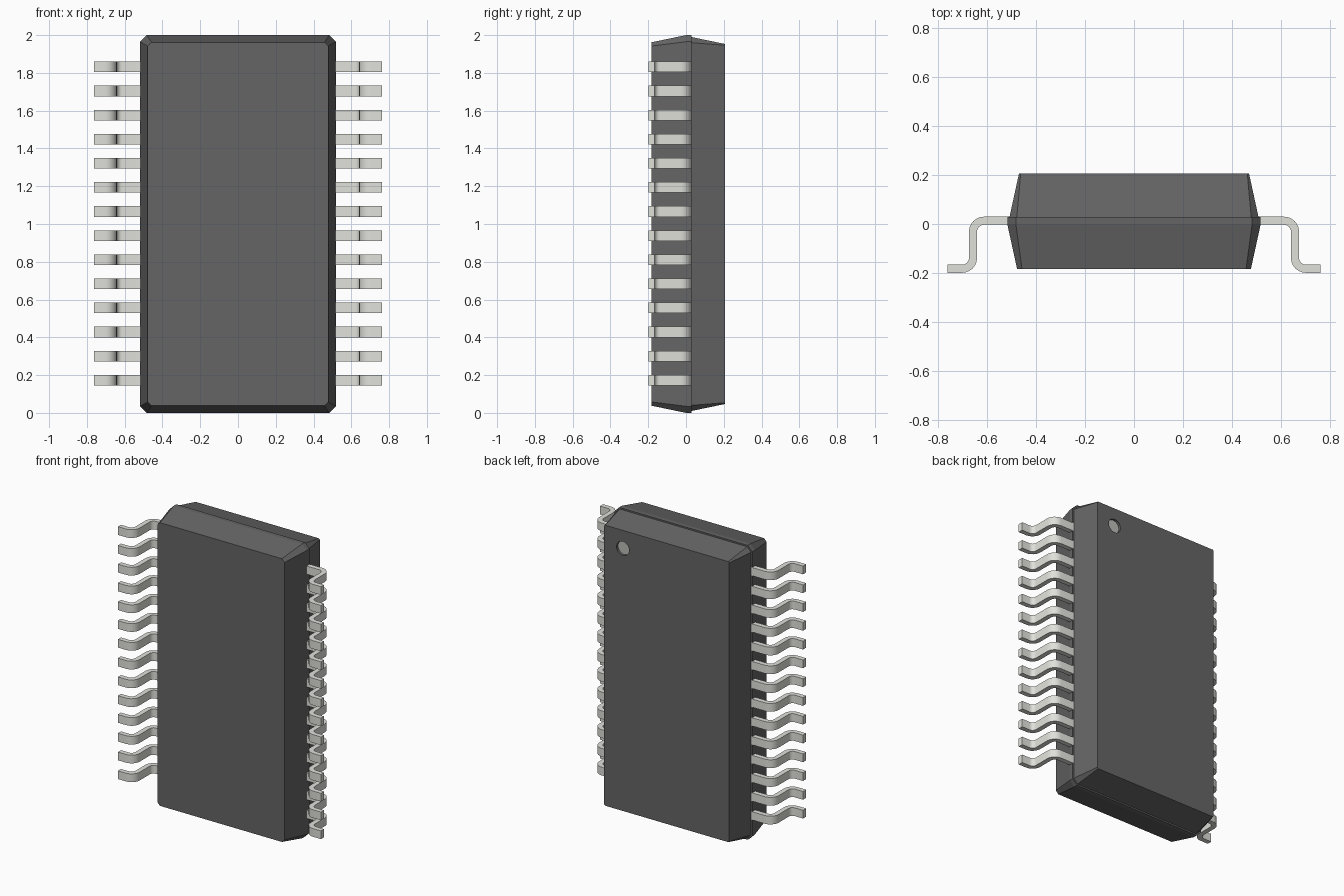
import bpy, bmesh
from math import cos, sin, radians

if "Cube" in bpy.data.objects:
    bpy.data.objects.remove(bpy.data.objects["Cube"])


def material(name, rgb):
    m = bpy.data.materials.new(name)
    m.diffuse_color = (*rgb, 1)
    m.use_nodes = True
    m.node_tree.nodes["Principled BSDF"].inputs["Base Color"].default_value = m.diffuse_color
    return m


def to_object(bm, name, mat):
    bmesh.ops.recalc_face_normals(bm, faces=bm.faces[:])
    me = bpy.data.meshes.new(name)
    bm.to_mesh(me)
    bm.free()
    me.materials.append(mat)
    ob = bpy.data.objects.new(name, me)
    bpy.context.collection.objects.link(ob)
    return ob


def activate(ob):
    bpy.ops.object.select_all(action='DESELECT')
    ob.select_set(True)
    bpy.context.view_layer.objects.active = ob


plastic = material("dark_plastic", (0.13, 0.13, 0.13))
metal = material("lead_metal", (0.75, 0.75, 0.71))
mark = material("dot_grey", (0.5, 0.5, 0.47))

# Housing: chamfered rectangles lofted along y (y, half width, half height, chamfer)
SECTIONS = [(-0.183, 0.478, 0.962, 0.02), (0.0, 0.518, 1.0, 0.035),
            (0.028, 0.518, 1.0, 0.035), (0.028, 0.509, 0.99, 0.03),
            (0.207, 0.47, 0.953, 0.007)]
bm = bmesh.new()
rings = []
for y, w, h, c in SECTIONS:
    pts = [(w, h - c), (w - c, h), (c - w, h), (-w, h - c),
           (-w, c - h), (c - w, -h), (w - c, -h), (w, c - h)]
    rings.append([bm.verts.new((x, y, z + 1)) for x, z in pts])
for a, b in zip(rings, rings[1:]):
    for i in range(8):
        j = (i + 1) % 8
        bm.faces.new((a[i], a[j], b[j], b[i]))
bm.faces.new(rings[0])
bm.faces.new(rings[-1])
housing = to_object(bm, "housing", plastic)

# Shallow round recess marking the first lead on the back face
DOT = (0.33, 1.83)
bpy.ops.mesh.primitive_cylinder_add(vertices=32, radius=0.047, depth=0.04,
                                    location=(DOT[0], 0.207, DOT[1]),
                                    rotation=(radians(90), 0, 0))
cutter = bpy.context.object
cutter.name = "dot_cutter"
cutter.hide_render = True
mod = housing.modifiers.new("recess", 'BOOLEAN')
mod.operation = 'DIFFERENCE'
mod.object = cutter
activate(housing)
bpy.ops.object.modifier_apply(modifier=mod.name)
bpy.data.objects.remove(cutter)

bpy.ops.mesh.primitive_cylinder_add(vertices=32, radius=0.047, depth=0.006,
                                    location=(DOT[0], 0.188, DOT[1]),
                                    rotation=(radians(90), 0, 0))
bpy.context.object.name = "index_dot"
bpy.context.object.data.materials.append(mark)

# Leads: gull-wing profile from an offset centre line, extruded along z
T, R, XV, Y_TOP, Y_FOOT = 0.033, 0.045, 0.658, 0.0135, -0.183
WIDTH, COUNT, Z0, PITCH = 0.056, 14, 0.173, 0.1276


def lead_profile():
    path = [(0.49, Y_TOP, 0, 1)]
    for k in range(7):
        a = radians(90 - 15 * k)
        path.append((XV - R + R * cos(a), Y_TOP - R + R * sin(a), cos(a), sin(a)))
    for k in range(7):
        a = radians(180 + 15 * k)
        path.append((XV + R + R * cos(a), Y_FOOT + R + R * sin(a), -cos(a), -sin(a)))
    path.append((0.763, Y_FOOT, 0, 1))
    return [((x + nx * T / 2, y + ny * T / 2), (x - nx * T / 2, y - ny * T / 2))
            for x, y, nx, ny in path]


profile = lead_profile()
for side, label in ((-1, "left"), (1, "right")):
    for n in range(COUNT):
        zc = Z0 + n * PITCH
        bm = bmesh.new()
        loops = []
        for outer, inner in profile:
            loops.append([bm.verts.new((side * p[0], p[1], zc + dz))
                          for p, dz in ((outer, -WIDTH / 2), (outer, WIDTH / 2),
                                        (inner, WIDTH / 2), (inner, -WIDTH / 2))])
        for a, b in zip(loops, loops[1:]):
            for i in range(4):
                j = (i + 1) % 4
                bm.faces.new((a[i], a[j], b[j], b[i]))
        bm.faces.new(loops[0])
        bm.faces.new(loops[-1])
        lead = to_object(bm, f"{label}_lead_{n + 1}", metal)
        activate(lead)
        bpy.ops.object.shade_smooth_by_angle(angle=radians(30))
